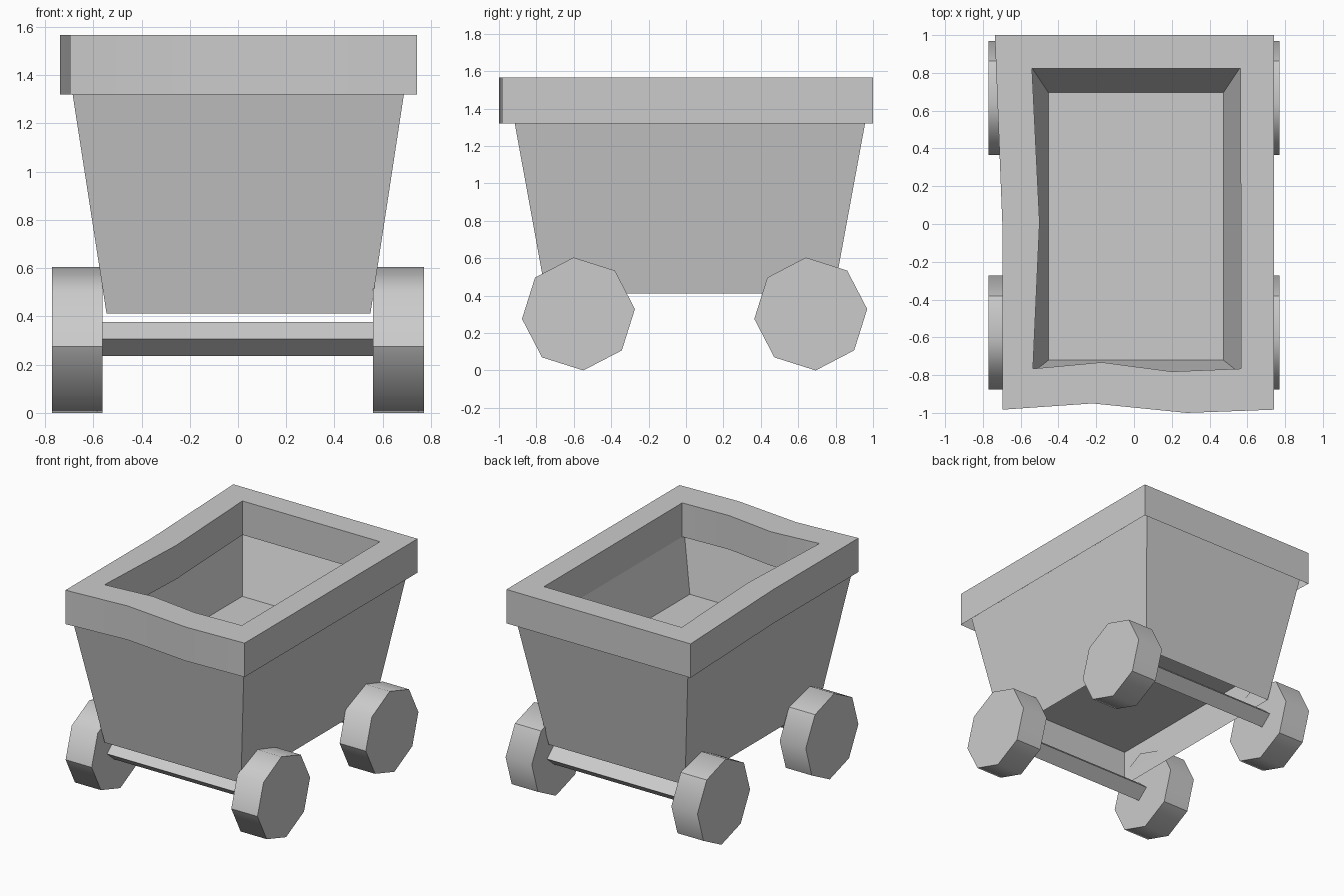
import bpy, bmesh
from math import radians, sin, cos

cube = bpy.data.objects.get("Cube")
if cube:
    bpy.data.objects.remove(cube, do_unlink=True)

grey = bpy.data.materials.new("plain_grey")
grey.use_nodes = True
colour = (0.6, 0.6, 0.6, 1)
grey.diffuse_color = colour
grey.node_tree.nodes["Principled BSDF"].inputs["Base Color"].default_value = colour


def loft(name, rings, cap_start=False, cap_end=False, sharp=None):
    """Skin a list of equal-length point rings; sharp lists hard lengthwise edges."""
    bm = bmesh.new()
    loops = [[bm.verts.new(p) for p in ring] for ring in rings]
    n = len(loops[0])
    pairs = list(zip(loops, loops[1:]))
    for a, b in pairs:
        for i in range(n):
            j = (i + 1) % n
            face = bm.faces.new((a[i], a[j], b[j], b[i]))
            face.smooth = sharp is not None
    if cap_start:
        bm.faces.new(loops[0][::-1])
    if cap_end:
        bm.faces.new(loops[-1])
    if pairs:
        bmesh.ops.recalc_face_normals(bm, faces=bm.faces)
    if sharp is not None:
        for e in bm.edges:
            e.smooth = all(f.smooth for f in e.link_faces)
        for a, b in pairs:
            for i in sharp:
                bm.edges.get((a[i], b[i])).smooth = False
    mesh = bpy.data.meshes.new(name)
    bm.to_mesh(mesh)
    bm.free()
    mesh.materials.append(grey)
    obj = bpy.data.objects.new(name, mesh)
    bpy.context.collection.objects.link(obj)
    return obj


def at_height(outline, z):
    return [(x, y, z) for x, y in outline]


def rect(x0, x1, y0, y1, z):
    return at_height([(x0, y0), (x1, y0), (x1, y1), (x0, y1)], z)


def mix(a, b, t):
    return [tuple(p + (q - p) * t for p, q in zip(u, v)) for u, v in zip(a, b)]


# Tapered body: outer walls, hidden lip under the rim, sloping tub and its floor
base = rect(-0.545, 0.549, -0.75, 0.79, 0.412)
top = rect(-0.692, 0.694, -0.923, 0.965, 1.362)
loft("body", [base, top,
              rect(-0.56, 0.58, -0.805, 0.855, 1.362),
              rect(-0.453, 0.474, -0.721, 0.696, 0.945)], cap_end=True)

# Raised panel closing the hollow underneath
loft("underside_panel", [mix(base, top, 0.32)], cap_start=True)

# Thick uneven rim, open below
outer = [(-0.737, 1), (-0.697, 0), (-0.697, -0.983), (-0.22, -0.95),
         (0.28, -1), (0.741, -0.983), (0.741, 1)]
inner = [(-0.54, 0.822), (-0.50, 0.01), (-0.535, -0.766), (-0.17, -0.732),
         (0.2, -0.781), (0.567, -0.766), (0.564, 0.822)]
LOW, HIGH = 1.32, 1.566
rim = loft("rim", [at_height(outer, LOW), at_height(outer, HIGH),
                   at_height(inner, HIGH), at_height(inner, LOW)])
bpy.context.view_layer.objects.active = rim
rim.select_set(True)
bpy.ops.object.shade_smooth_by_angle(angle=radians(30))
rim.select_set(False)


def prism(name, x0, x1, y, z, width, height, sides, turn, sharp=None):
    """Many-sided bar running along x."""
    angles = [radians(turn + 360 * i / sides) for i in range(sides)]
    rings = [[(x, y + width * cos(a), z + height * sin(a)) for a in angles]
             for x in (x0, x1)]
    return loft(name, rings, True, True, sharp=sharp)


# Wheels, with flattened axles set slightly outward of their centres
R = 0.303
for end, wheel_y, axle_y in (("front", -0.575, -0.617), ("back", 0.667, 0.712)):
    prism(end + "_axle", -0.57, 0.57, axle_y, 0.306, 0.083, 0.071, 4, 0)
    prism(end + "_left_wheel", 0.56, 0.77, wheel_y, 0.302, R, R, 8, 5, sharp=(1, 4, 7))
    prism(end + "_right_wheel", -0.77, -0.561, wheel_y, 0.302, R, R, 8, 5, sharp=(1, 4, 7))
